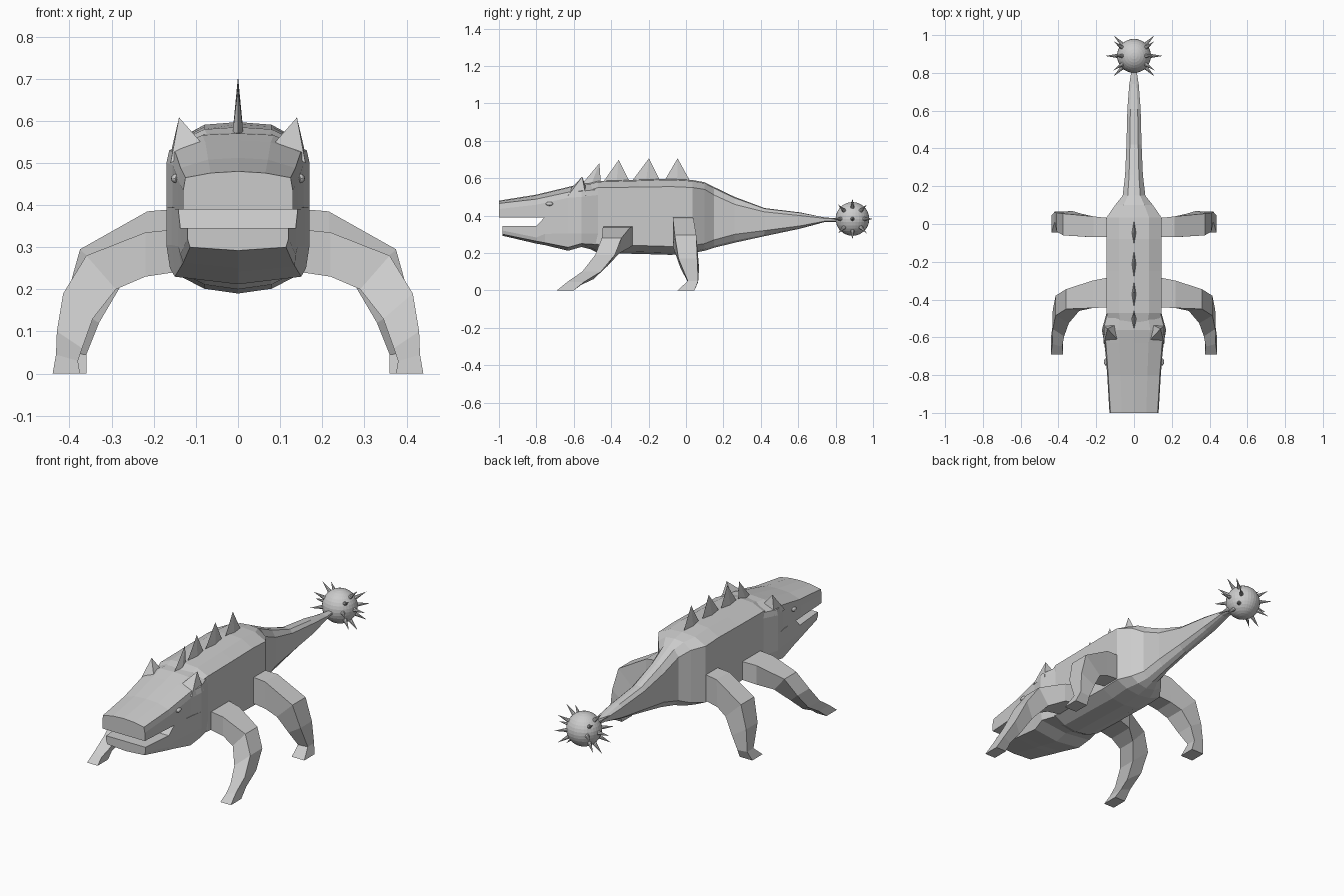
import bpy, bmesh, math
from mathutils import Vector

if "Cube" in bpy.data.objects:
    bpy.data.objects.remove(bpy.data.objects["Cube"])

grey = bpy.data.materials.new("stone grey")
grey.diffuse_color = (0.6, 0.6, 0.6, 1)
grey.use_nodes = True
grey.node_tree.nodes["Principled BSDF"].inputs["Base Color"].default_value = grey.diffuse_color


def finish(name, bm):
    """Turn a bmesh into a flat shaded grey object."""
    bmesh.ops.recalc_face_normals(bm, faces=bm.faces)
    me = bpy.data.meshes.new(name)
    bm.to_mesh(me)
    bm.free()
    me.materials.append(grey)
    ob = bpy.data.objects.new(name, me)
    bpy.context.collection.objects.link(ob)
    return ob


def loft(name, rings):
    """Skin closed rings of equal length and cap both ends."""
    bm = bmesh.new()
    rows = [[bm.verts.new(p) for p in r] for r in rings]
    n = len(rows[0])
    for a, b in zip(rows, rows[1:]):
        for i in range(n):
            j = (i + 1) % n
            bm.faces.new((a[i], a[j], b[j], b[i]))
    bm.faces.new(rows[0])
    bm.faces.new(rows[-1])
    return finish(name, bm)


def section(y, half):
    """Mirror a half outline (x, z), listed from top centre to bottom centre."""
    right = [(x, y, z) for x, z in half]
    return right + [(-x, y, z) for x, z in reversed(half[1:-1])]


def pyramid(name, base, tip):
    bm = bmesh.new()
    vs = [bm.verts.new(p) for p in base]
    t = bm.verts.new(tip)
    bm.faces.new(vs)
    for i in range(len(vs)):
        bm.faces.new((vs[i], vs[(i + 1) % len(vs)], t))
    return finish(name, bm)


# Body and tail: y, half width, top, side top, side bottom, bottom
body = [(-.53, .13, .57, .53, .27, .23), (-.47, .145, .585, .55, .245, .20),
        (-.25, .145, .592, .552, .24, .195), (-.08, .145, .597, .555, .235, .19),
        (.035, .145, .59, .55, .24, .20), (.10, .10, .578, .54, .25, .212),
        (.15, .06, .553, .51, .27, .228), (.26, .047, .50, .46, .30, .255),
        (.42, .04, .44, .42, .32, .29), (.61, .035, .417, .40, .345, .33),
        (.74, .025, .39, .385, .37, .365), (.82, .012, .385, .381, .372, .367)]
loft("body_and_tail", [section(y, [
    (0, t), (.55 * w, t - .15 * (t - st)), (w, st),
    (w, sb), (.55 * w, b + .25 * (sb - b)), (0, b)])
    for y, w, t, st, sb, b in body])

# Upper head: y, half width, top, side top, bottom
upper = [(-1.0, .13, .48, .465, .39), (-.80, .142, .512, .488, .39),
         (-.63, .155, .553, .525, .39), (-.56, .17, .57, .53, .37),
         (-.47, .145, .575, .54, .37)]
loft("upper_head", [section(y, [
    (0, t), (.5 * w, t - .004), (w * .96, s), (w, s - .03), (w, b), (0, b)])
    for y, w, t, s, b in upper])

# Lower jaw and throat: y, half width, top, side bottom, bottom
lower = [(-.98, .12, .345, .30, .292), (-.80, .137, .345, .263, .25),
         (-.755, .142, .392, .255, .242), (-.63, .158, .395, .23, .212),
         (-.56, .17, .395, .25, .232), (-.47, .145, .395, .245, .21)]
loft("lower_jaw", [section(y, [
    (0, t), (w, t), (w, max(sb + .02, t - .09)), (w * .95, sb), (0, b)])
    for y, w, t, sb, b in lower])

# Legs: outer x, outer z, inner x, inner z, front y, back y, inner y shift
front = [(.12, .345, .12, .245, -.44, -.28, 0), (.22, .335, .22, .23, -.445, -.30, 0),
         (.36, .28, .29, .20, -.45, -.345, -.01), (.415, .19, .345, .13, -.485, -.38, -.04),
         (.43, .10, .37, .06, -.555, -.455, -.04), (.432, .045, .38, .03, -.635, -.545, -.015),
         (.44, 0, .375, 0, -.69, -.60, 0)]
back = [(.12, .393, .12, .25, -.07, .03, 0), (.215, .385, .22, .235, -.07, .04, 0),
        (.375, .295, .28, .205, -.06, .055, 0), (.41, .17, .33, .12, -.04, .06, .01),
        (.42, .05, .36, .045, .01, .065, 0), (.437, 0, .36, 0, -.045, .045, 0)]
for kind, rows in (("front_leg", front), ("back_leg", back)):
    for side, s in (("left", 1), ("right", -1)):
        loft(f"{side}_{kind}", [[
            (s * xo, yf, zo), (s * xo, yb, zo),
            (s * xi, yb + d, zi), (s * xi, yf + d, zi)]
            for xo, zo, xi, zi, yf, yb, d in rows])

# Fins along the back: start y, end y, tip y, tip z
for i, (a, b, ty, tz) in enumerate([(-.555, -.455, -.463, .68), (-.45, -.295, -.36, .697),
                                    (-.30, -.13, -.198, .706), (-.125, .03, -.045, .706)]):
    m = (a + b) / 2
    pyramid(f"back_fin_{i + 1}", [(0, a, .57), (.013, m, .57), (0, b, .57), (-.013, m, .57)],
            (0, ty, tz))

for side, s in (("left", 1), ("right", -1)):
    # Horns at the back of the head
    pyramid(f"{side}_horn", [(s * .16, -.635, .50), (s * .08, -.62, .54),
                             (s * .09, -.53, .54), (s * .165, -.535, .50)],
            (s * .14, -.555, .608))
    # Eyes
    bm = bmesh.new()
    bmesh.ops.create_uvsphere(bm, u_segments=12, v_segments=8, radius=1)
    bmesh.ops.scale(bm, vec=(.011, .02, .011), verts=bm.verts)
    bmesh.ops.translate(bm, vec=(s * .148, -.73, .463), verts=bm.verts)
    finish(f"{side}_eye", bm)

# Tail ball
centre = Vector((0, .89, .382))
bm = bmesh.new()
bmesh.ops.create_uvsphere(bm, u_segments=32, v_segments=16, radius=.09)
bmesh.ops.translate(bm, vec=centre, verts=bm.verts)
finish("tail_ball", bm)

# Ball spikes: one on each side plus a ring of eight at 45 degrees
dirs = []
for s in (1, -1):
    dirs.append(Vector((s, 0, 0)))
    for k in range(8):
        t = k * math.pi / 4
        dirs.append(Vector((s, math.cos(t), math.sin(t))).normalized())
for i, d in enumerate(dirs):
    u = d.orthogonal().normalized()
    v = d.cross(u)
    base = [centre + d * .082 + (u * math.cos(k * math.pi / 4) + v * math.sin(k * math.pi / 4)) * .012
            for k in range(8)]
    pyramid(f"ball_spike_{i + 1}", base, centre + d * .1535)
